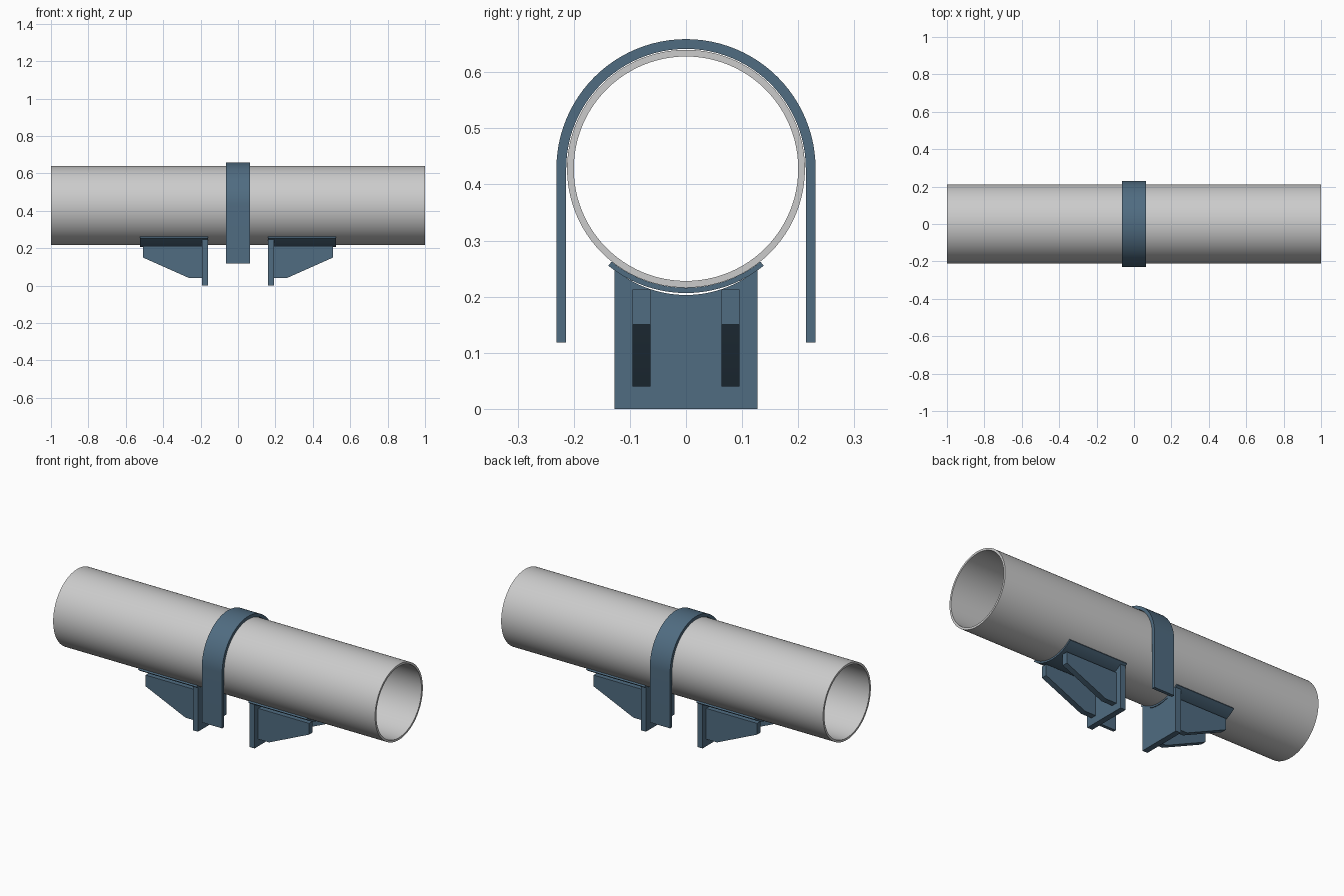
import bpy, bmesh
from math import sin, cos, pi, radians

if "Cube" in bpy.data.objects:
    bpy.data.objects.remove(bpy.data.objects["Cube"])

CZ = 0.428  # pipe axis height

steel = bpy.data.materials.new("dark_blue_steel")
steel.diffuse_color = (0.08, 0.15, 0.22, 1)
steel.use_nodes = True
steel.node_tree.nodes["Principled BSDF"].inputs["Base Color"].default_value = steel.diffuse_color


def arc(r, a0, a1, n, cz=CZ):
    """Points (y, z) on a circle; angle 0 points straight down."""
    return [(r * sin(a0 + (a1 - a0) * i / n), cz - r * cos(a0 + (a1 - a0) * i / n))
            for i in range(n + 1)]


def band(name, outer, inner, lo, hi, axis="x", closed=False, mat=steel):
    """Solid between two matching polylines, extruded from lo to hi along axis."""
    bm = bmesh.new()

    def vert(p, d):
        return bm.verts.new((d, p[0], p[1]) if axis == "x" else (p[0], d, p[1]))

    rows = [[vert(p, d) for p in line]
            for line, d in ((outer, lo), (outer, hi), (inner, hi), (inner, lo))]
    n = len(outer)
    for i in range(n if closed else n - 1):
        j = (i + 1) % n
        for k in range(4):
            a, b = rows[k], rows[(k + 1) % 4]
            bm.faces.new((a[i], a[j], b[j], b[i]))
    if not closed:
        for i in (0, n - 1):
            bm.faces.new([r[i] for r in rows])
    bmesh.ops.recalc_face_normals(bm, faces=bm.faces)
    me = bpy.data.meshes.new(name)
    bm.to_mesh(me)
    bm.free()
    ob = bpy.data.objects.new(name, me)
    bpy.context.collection.objects.link(ob)
    if mat:
        me.materials.append(mat)
    bpy.ops.object.select_all(action="DESELECT")
    ob.select_set(True)
    bpy.context.view_layer.objects.active = ob
    bpy.ops.object.shade_smooth_by_angle(angle=radians(30))
    return ob


# Hollow pipe
band("pipe", arc(0.212, 0, 2 * pi, 96)[:-1], arc(0.2, 0, 2 * pi, 96)[:-1],
     -1, 1, closed=True, mat=None)


# U-shaped strap over the pipe
def strap_line(r):
    return [(r, 0.118)] + arc(r, pi / 2, 3 * pi / 2, 48) + [(-r, 0.118)]


band("strap", strap_line(0.231), strap_line(0.2135), -0.063, 0.063)

# Two mirrored supports
for side, s in (("left", -1), ("right", 1)):
    # Curved saddle under the pipe
    a = radians(38.7)
    band(side + "_saddle", arc(0.2215, -a, a, 24), arc(0.2122, -a, a, 24), s * 0.16, s * 0.523)

    # Upright end plate with a curved top
    w = 0.127
    n = 24
    ys = [-w + 2 * w * i / n for i in range(n + 1)]
    top = [(y, 0.403 - (0.2 ** 2 - y * y) ** 0.5) for y in ys]
    band(side + "_end_plate", top, [(y, 0) for y in ys], s * 0.16, s * 0.192)

    # Tapered ribs
    for rib, t in (("front", -1), ("back", 1)):
        xs = (0.192, 0.26, 0.508)
        band(f"{side}_{rib}_rib", [(s * x, 0.213) for x in xs],
             [(s * x, z) for x, z in zip(xs, (0.04, 0.04, 0.15))],
             t * 0.063, t * 0.095, axis="y")
